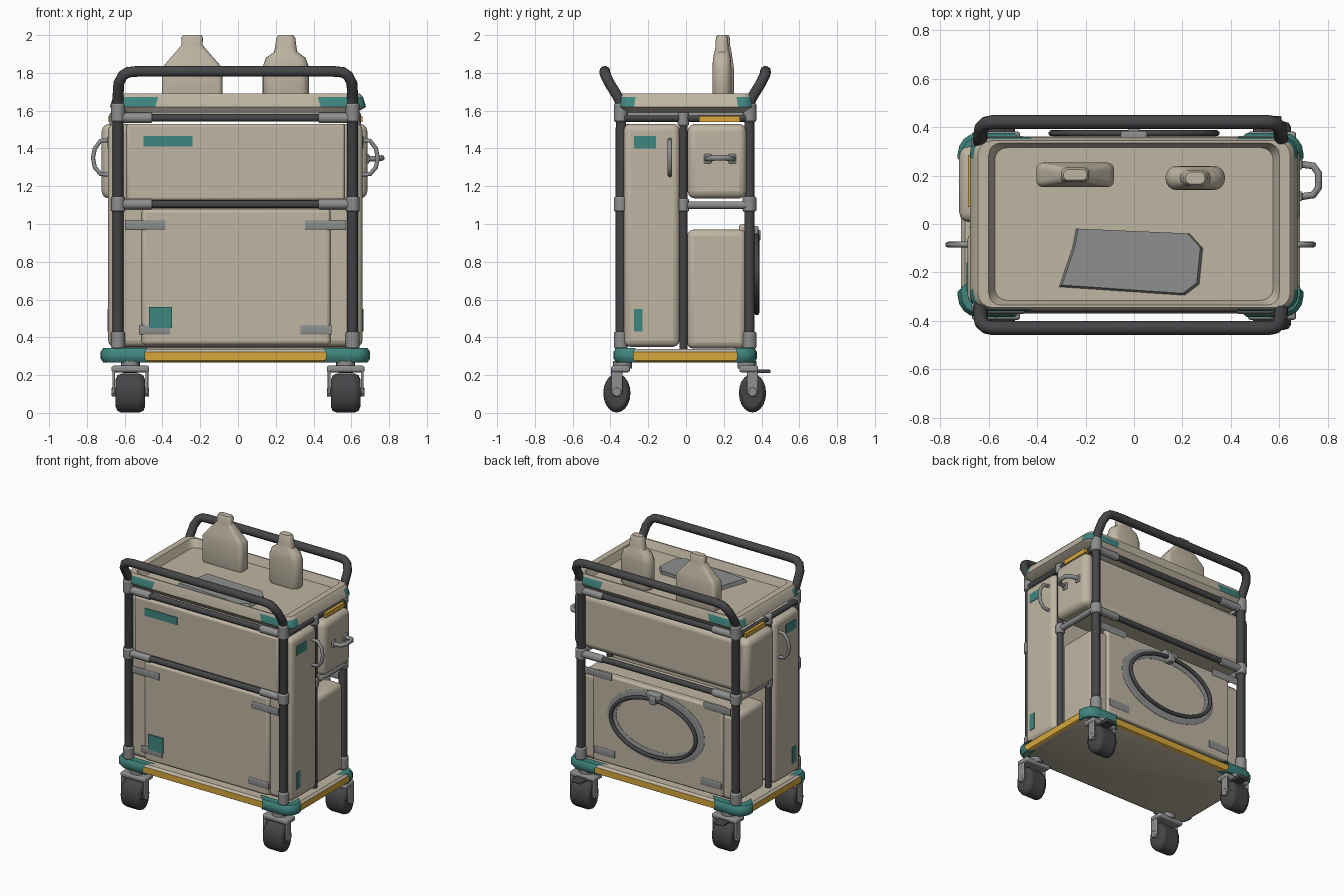
import bpy
from math import sin, cos, pi
from mathutils import Vector

cube = bpy.data.objects.get("Cube")
if cube:
    bpy.data.objects.remove(cube, do_unlink=True)

MID = -0.014  # the frame's middle lies slightly to one side


def material(name, r, g, b):
    m = bpy.data.materials.new(name)
    m.use_nodes = True
    m.diffuse_color = (r, g, b, 1)
    m.node_tree.nodes["Principled BSDF"].inputs["Base Color"].default_value = (r, g, b, 1)
    return m


TAN = material("warm_beige", 0.52, 0.465, 0.365)
DARK = material("charcoal", 0.06, 0.06, 0.064)
GREY = material("mid_grey", 0.27, 0.272, 0.275)
TEAL = material("teal", 0.05, 0.235, 0.21)
YELLOW = material("amber", 0.68, 0.385, 0.045)


def finish(ob, angle=0.7):
    bpy.ops.object.select_all(action="DESELECT")
    ob.select_set(True)
    bpy.context.view_layer.objects.active = ob
    if ob.type == "CURVE":
        bpy.ops.object.convert(target="MESH")
    bpy.ops.object.shade_smooth_by_angle(angle=angle)
    return ob


def box(name, x, y, z, mat, bevel=0.0):
    """Box from three (low, high) ranges, with rounded edges."""
    bpy.ops.mesh.primitive_cube_add(size=1, location=[sum(r) / 2 for r in (x, y, z)])
    ob = bpy.context.object
    ob.name = name
    for v in ob.data.vertices:
        v.co = [c * abs(r[1] - r[0]) for c, r in zip(v.co, (x, y, z))]
    ob.data.materials.append(mat)
    if bevel:
        mod = ob.modifiers.new("round", "BEVEL")
        mod.width, mod.segments = bevel, 3
    return finish(ob)


def tube(name, points, radius, mat, closed=False):
    cu = bpy.data.curves.new(name, "CURVE")
    cu.dimensions = "3D"
    cu.bevel_depth, cu.bevel_resolution, cu.use_fill_caps = radius, 3, True
    sp = cu.splines.new("POLY")
    sp.points.add(len(points) - 1)
    for p, co in zip(sp.points, points):
        p.co = (*co, 1)
    sp.use_cyclic_u = closed
    cu.materials.append(mat)
    ob = bpy.data.objects.new(name, cu)
    bpy.context.collection.objects.link(ob)
    return finish(ob, 0.9)


def cylinder(name, loc, radius, depth, mat, axis="Z", bevel=0.0):
    rot = {"X": (0, pi / 2, 0), "Y": (pi / 2, 0, 0), "Z": (0, 0, 0)}[axis]
    bpy.ops.mesh.primitive_cylinder_add(vertices=20, radius=radius, depth=depth, location=loc, rotation=rot)
    ob = bpy.context.object
    ob.name = name
    ob.data.materials.append(mat)
    if bevel:
        mod = ob.modifiers.new("round", "BEVEL")
        mod.width, mod.segments = bevel, 2
    return finish(ob)


def loop(hx, hy, r, cut):
    """Rounded rectangle; cut adds points where the corner zones end."""
    pts = []
    for sx, sy in ((1, 1), (-1, 1), (-1, -1), (1, -1)):
        q = [(hx - r + r * cos(a * pi / 8), hy - r + r * sin(a * pi / 8)) for a in range(5)]
        if cut:
            q = [(hx, hy - cut[1])] + q + [(hx - cut[0], hy)]
        q = [(sx * x, sy * y) for x, y in q]
        pts += q if sx * sy > 0 else q[::-1]
    return pts


def loft(name, rings, mats, cut=None, rule=None, center=(0, 0), caps=True, corners_only=False):
    """Skin rounded rectangles (hx, hy, r, z); rule(band, is_corner) picks a material."""
    verts, faces, index = [], [], []
    for hx, hy, r, z in rings:
        verts += [(x + center[0], y + center[1], z) for x, y in loop(hx, hy, r, cut)]
    n = len(verts) // len(rings)
    m = n // 4
    for b in range(len(rings) - 1):
        for j in range(n):
            corner = j % m < m - 1
            if corners_only and not corner:
                continue
            k = (j + 1) % n
            faces.append((b * n + j, b * n + k, b * n + n + k, b * n + n + j))
            index.append(rule(b, corner) if rule else 0)
    if caps:
        faces += [tuple(range(n))[::-1], tuple(range(len(verts) - n, len(verts)))]
        index += [0, 0]
    me = bpy.data.meshes.new(name)
    me.from_pydata(verts, [], faces)
    for mt in mats:
        me.materials.append(mt)
    me.polygons.foreach_set("material_index", index)
    ob = bpy.data.objects.new(name, me)
    bpy.context.collection.objects.link(ob)
    return finish(ob)


# Base deck with amber edges and teal corner bumpers
loft("base_deck", [(0.685, 0.35, 0.06, 0.268), (0.7, 0.365, 0.07, 0.277), (0.7, 0.365, 0.07, 0.322),
                   (0.685, 0.35, 0.06, 0.337)], [TAN, YELLOW], (0.2, 0.1), lambda b, c: int(b < 2),
     center=(MID, -0.004))
bumper = [(0.655, 0.32, 0.05, 0.268), (0.7, 0.367, 0.08, 0.268), (0.714, 0.38, 0.085, 0.288),
          (0.714, 0.38, 0.085, 0.322), (0.7, 0.367, 0.08, 0.343), (0.655, 0.32, 0.05, 0.343)]
loft("corner_bumpers", bumper, [TEAL], (0.235, 0.105), center=(MID, -0.004), caps=False, corners_only=True)

# Top tray with teal corners
loft("top_tray", [(0.62, 0.335, 0.05, 1.585), (0.678, 0.36, 0.07, 1.62), (0.662, 0.352, 0.065, 1.672),
                  (0.645, 0.345, 0.06, 1.69), (0.60, 0.335, 0.05, 1.69), (0.575, 0.315, 0.05, 1.635)],
     [TAN, TEAL], (0.24, 0.085), lambda b, c: int(c and b == 1))

# Cabinet bodies
box("front_cabinet", (-0.688, 0.66), (-0.33, -0.033), (0.35, 1.53), TAN, 0.035)
box("front_drawer", (-0.59, 0.565), (-0.35, -0.2), (1.125, 1.53), TAN, 0.015)
box("front_lower_panel", (-0.51, 0.49), (-0.35, -0.2), (0.36, 1.08), TAN, 0.02)
box("rear_drawer", (-0.722, 0.685), (0.008, 0.32), (1.135, 1.53), TAN, 0.04)
box("rear_lower_bin", (-0.64, 0.625), (0.005, 0.32), (0.34, 0.97), TAN, 0.035)
box("rear_lower_panel", (-0.53, 0.51), (0.28, 0.34), (0.36, 1.0), TAN, 0.015)

# Frame: end hoops, rails and clamps
for sy, end, post in ((-1, "front", 0.345), (1, "rear", 0.336)):
    half = [(0.621, 0, 0.32), (0.621, 0, 1.64), (0.621, 0.02, 1.68), (0.617, 0.06, 1.745),
            (0.597, 0.08, 1.785), (0.57, 0.085, 1.803), (0.52, 0.085, 1.808)]
    path = [Vector((x + MID, sy * (post + y), z)) for x, y, z in half]
    path += [Vector((2 * MID - p.x, p.y, p.z)) for p in reversed(path)]
    tube(end + "_hoop", path, 0.029, DARK)
    for z in (1.105, 1.562):
        tube(end + "_rail", [(-0.62, sy * post, z), (0.6, sy * post, z)], 0.021, DARK)
        for sx in (-1, 1):
            cylinder(end + "_rail_socket", (sx * 0.525 + MID, sy * post, z), 0.027, 0.17, GREY, "X", 0.006)
    for sx in (-1, 1):
        for z, h in ((0.385, 0.09), (1.105, 0.08), (1.59, 0.1)):
            cylinder(end + "_post_clamp", (sx * 0.621 + MID, sy * post, z), 0.037, h, GREY, bevel=0.01)

for sx in (-1, 1):
    side = sx * 0.635 + MID
    tube("side_divider", [(side, -0.014, 0.33), (side, -0.014, 1.56)], 0.022, DARK)
    tube("side_top_rail", [(side, -0.34, 1.56), (side, 0.335, 1.56)], 0.02, DARK)
    tube("side_middle_rail", [(side, -0.014, 1.1), (side, 0.335, 1.1)], 0.021, GREY)
    for z in (1.1, 1.555):
        cylinder("divider_clamp", (side, -0.014, z), 0.03, 0.07, GREY, bevel=0.008)
    box("side_amber_strip", (side, side + sx * 0.037), (0.07, 0.285), (1.54, 1.572), YELLOW)
    # Teal side labels and vertical pull
    face = sx * 0.674 + MID
    for y, z in (((-0.275, -0.16), (1.40, 1.465)), ((-0.275, -0.23), (0.43, 0.55))):
        box("side_label", (face - 0.004, face + 0.004), y, z, TEAL)
    tube("side_pull", [(face + sx * x, -0.085, z) for x, z in ((-0.01, 1.26), (0.04, 1.265), (0.07, 1.3),
         (0.08, 1.35), (0.07, 1.4), (0.04, 1.44), (-0.01, 1.445))], 0.012, GREY)
    # Grey latch straps on the front and rear panels
    for inner, outer, z in ((0.37, 0.585, 0.995), (0.345, 0.51, 0.44)):
        for y, end in ((-0.353, "front"), (0.342, "rear")):
            strap = tube(end + "_latch", [(sx * inner + MID, 0, 0), (sx * (inner + 0.02) + MID, 0, 0),
                                          (sx * outer + MID, 0, 0)], 0.027, GREY)
            strap.scale.y = 0.17
            strap.location = (0, y, z)

# Rear drawer handle on one end
tube("drawer_handle", [(0.67, 0.11, 1.345), (0.74, 0.12, 1.345), (0.762, 0.15, 1.35), (0.762, 0.21, 1.35),
                       (0.74, 0.24, 1.345), (0.67, 0.25, 1.345)], 0.015, GREY)
for y in (0.115, 0.245):
    box("handle_mount", (0.68, 0.695), (y - 0.02, y + 0.02), (1.32, 1.37), GREY, 0.006)

# Front labels
box("drawer_label", (-0.5, -0.24), (-0.355, -0.348), (1.41, 1.465), TEAL)
box("panel_label", (-0.47, -0.35), (-0.36, -0.352), (0.45, 0.56), TEAL)

# Oval ring on the rear panel
oval = [(cos(t * pi / 24), sin(t * pi / 24)) for t in range(48)]
backing = tube("oval_backing", [(0.355 * c, 0, 0.215 * s) for c, s in oval], 0.036, GREY, True)
backing.scale.y = 0.15
backing.location = (0, 0.343, 0.735)
ring = tube("oval_ring", [(0.34 * c, 0, 0.205 * s) for c, s in oval], 0.013, DARK, True)
ring.location = (0, 0.375, 0.735)
box("oval_clip", (-0.055, 0.055), (0.335, 0.385), (0.94, 0.99), GREY, 0.012)
box("oval_clip_tongue", (-0.025, 0.025), (0.335, 0.395), (0.91, 0.97), GREY, 0.01)

# Casters
for sx in (-1, 1):
    for sy, y in ((-1, -0.366), (1, 0.352)):
        x = sx * 0.57
        wheel = cylinder("caster_wheel", (x, y, 0.105), 0.103, 0.155, DARK, "X", 0.03)
        wheel.scale.y = 0.7
        cylinder("caster_hub", (x, y, 0.11), 0.024, 0.2, GREY, "X", 0.006)
        box("caster_mount", (x - 0.1, x + 0.1), (y - sy * 0.07, y + sy * 0.03), (0.215, 0.25), GREY, 0.012)
        cylinder("caster_stem", (x, y - sy * 0.03, 0.255), 0.05, 0.04, GREY)
        for s in (-1, 1):
            box("caster_fork", (x + s * 0.08, x + s * 0.095), (y - 0.03, y + 0.03), (0.1, 0.235), GREY, 0.008)
        if sy > 0:
            box("brake_lever", (x - 0.04, x + 0.04), (y, y + 0.095), (0.21, 0.23), DARK, 0.006)

# Bottles standing in the tray
loft("wide_bottle", [(0.155, 0.045, 0.02, 1.632), (0.16, 0.05, 0.025, 1.65), (0.16, 0.05, 0.025, 1.825),
                     (0.14, 0.047, 0.025, 1.85), (0.07, 0.035, 0.025, 1.93), (0.055, 0.03, 0.022, 1.95),
                     (0.058, 0.03, 0.022, 1.985), (0.048, 0.022, 0.018, 2.0)], [TAN], center=(-0.243, 0.203))
loft("narrow_bottle", [(0.11, 0.045, 0.042, 1.632), (0.123, 0.05, 0.047, 1.65), (0.123, 0.05, 0.047, 1.83),
                       (0.105, 0.047, 0.044, 1.88), (0.062, 0.04, 0.036, 1.91), (0.058, 0.035, 0.03, 1.93),
                       (0.05, 0.032, 0.028, 1.985), (0.04, 0.025, 0.022, 2.0)], [TAN], center=(0.253, 0.19))

# Folded cloth lying in the tray
outline = [(-0.24, -0.02), (-0.255, -0.1), (-0.31, -0.26), (0.21, -0.295), (0.27, -0.25), (0.285, -0.1), (0.23, -0.04)]
n = len(outline)
cloth_mesh = bpy.data.meshes.new("folded_cloth")
cloth_mesh.from_pydata([(x, y, 1.633) for x, y in outline] + [(x * 0.96, y * 0.97, 1.66) for x, y in outline], [],
                       [tuple(range(n)), tuple(range(n, 2 * n))[::-1]]
                       + [(i, n + i, n + (i + 1) % n, (i + 1) % n) for i in range(n)])
cloth_mesh.materials.append(GREY)
cloth = bpy.data.objects.new("folded_cloth", cloth_mesh)
bpy.context.collection.objects.link(cloth)
finish(cloth)
